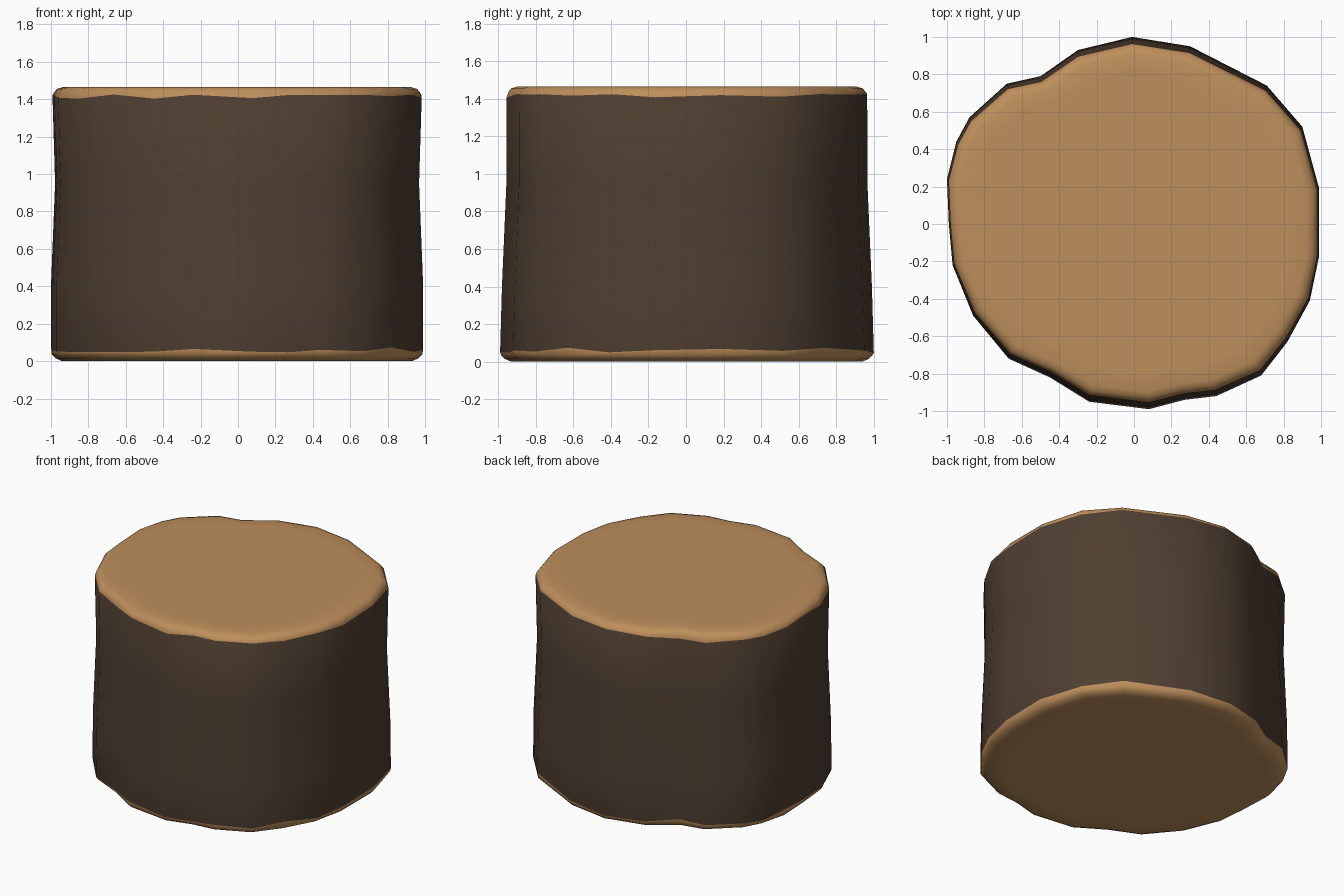
import bpy, bmesh, math, random

if "Cube" in bpy.data.objects:
    bpy.data.objects.remove(bpy.data.objects["Cube"])

random.seed(4)


def material(name, rgb):
    m = bpy.data.materials.new(name)
    m.diffuse_color = (*rgb, 1)
    m.use_nodes = True
    m.node_tree.nodes["Principled BSDF"].inputs["Base Color"].default_value = m.diffuse_color
    return m


bark = material("dark bark", (0.080, 0.050, 0.031))
wood = material("cut wood", (0.515, 0.275, 0.107))

# Lumpy cross-section of the log, counter-clockwise from the back
outline = [(-.01, 1.0), (-.3, .93), (-.5, .79), (-.68, .75), (-.88, .57), (-.95, .44),
           (-1, .24), (-.99, 0), (-.97, -.22), (-.86, -.49), (-.67, -.72), (-.45, -.82),
           (-.24, -.95), (.08, -.99), (.27, -.94), (.44, -.92), (.68, -.81), (.82, -.63),
           (.94, -.41), (.99, -.17), (.99, .19), (.90, .52), (.71, .74), (.3, .95)]

# Rings: height, x scale, y scale, inset, height wobble
rings = [(0.0, 1, 1, .16, 0), (0.0, 1, 1, .06, 0), (0.015, 1, 1, .025, 0),
         (0.035, 1, 1, .005, 0), (0.06, 1, 1, 0, .014),
         (0.4, 1, .99, 0, 0), (0.95, .978, .966, 0, 0),
         (1.415, .992, .965, 0, .012),
         (1.437, .992, .965, .01, 0), (1.455, .992, .965, .025, 0),
         (1.465, .992, .965, .06, 0), (1.465, .992, .965, .16, 0)]

bm = bmesh.new()
loops = []
for z, sx, sy, inset, wobble in rings:
    loop = []
    for x, y in outline:
        k = 1 - inset / math.hypot(x, y)
        loop.append(bm.verts.new((x * sx * k, y * sy * k,
                                  z + random.uniform(-wobble, wobble))))
    loops.append(loop)

# Side walls: bark between the two wobbly rings, cut wood on the rounded rims
n = len(outline)
for r in range(len(loops) - 1):
    for i in range(n):
        j = (i + 1) % n
        f = bm.faces.new((loops[r][i], loops[r][j], loops[r + 1][j], loops[r + 1][i]))
        f.material_index = 0 if 4 <= r < 7 else 1

# Flat sawn ends
for cap in (list(reversed(loops[0])), loops[-1]):
    bm.faces.new(cap).material_index = 1

for f in bm.faces:
    f.smooth = True
bmesh.ops.recalc_face_normals(bm, faces=bm.faces)

mesh = bpy.data.meshes.new("log_stump")
bm.to_mesh(mesh)
bm.free()
mesh.materials.append(bark)
mesh.materials.append(wood)
bpy.context.collection.objects.link(bpy.data.objects.new("log_stump", mesh))
